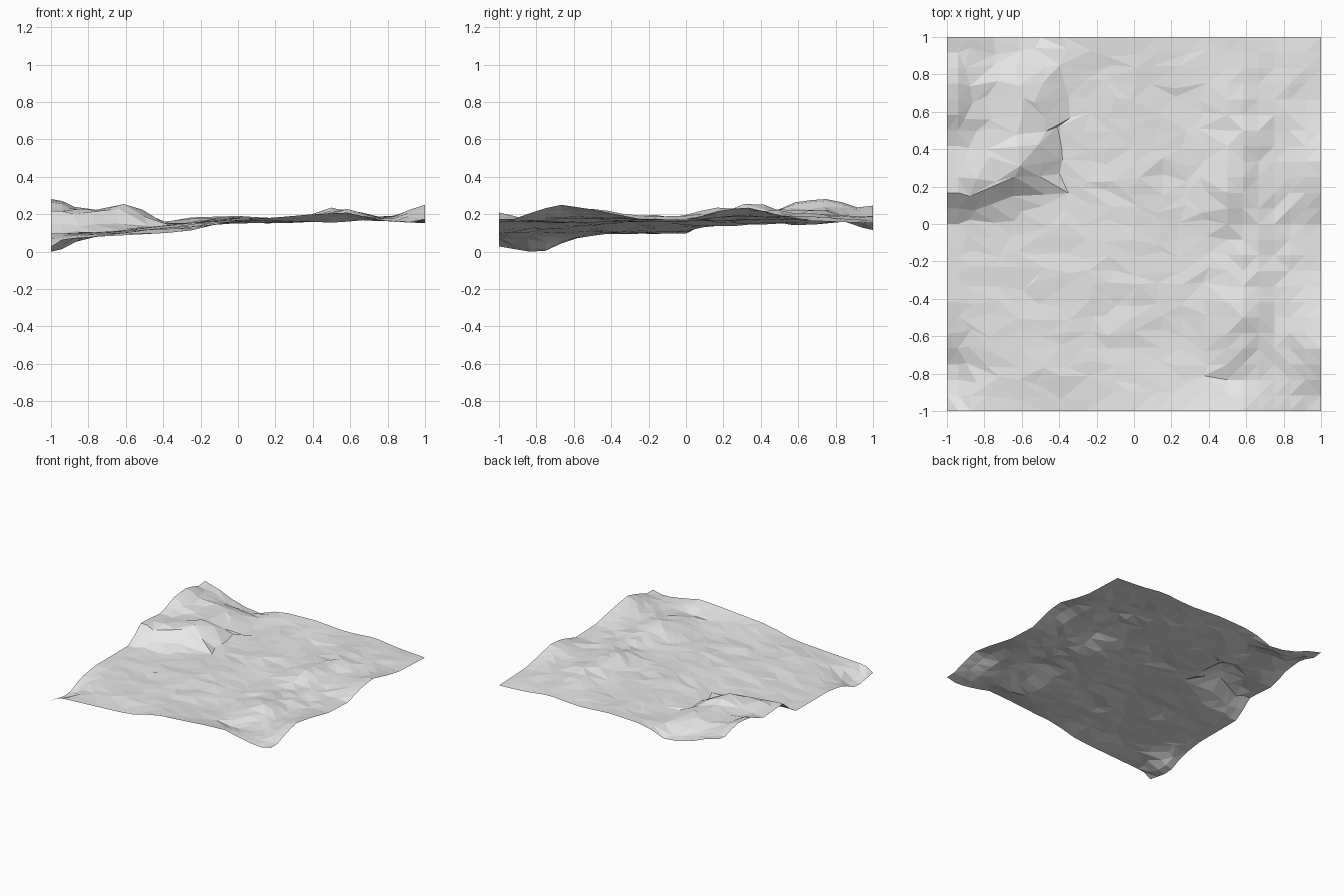
import bpy, bmesh, math, random
from mathutils import Vector, noise

if "Cube" in bpy.data.objects:
    bpy.data.objects.remove(bpy.data.objects["Cube"])

random.seed(4)

# Height profiles along the four borders: (position, height)
FRONT = [(-1, .042), (-.93, .085), (-.78, .093), (-.55, .105), (-.28, .12), (-.05, .18), (.18, .195),
         (.41, .215), (.59, .223), (.7, .195), (.89, .165), (1, .186)]
BACK = [(-1, .26), (-.85, .22), (-.69, .15), (-.5, .13), (-.32, .195), (0, .205),
        (.3, .186), (.54, .207), (.77, .178), (1, .166)]
LEFT = [(-1, .042), (-.78, .005), (-.62, .08), (-.43, .11), (.02, .11), (.17, .235),
        (.44, .215), (.6, .285), (.82, .3), (.87, .22), (.93, .26), (1, .26)]
RIGHT = [(-1, .19), (-.9, .19), (-.8, .235), (-.67, .265), (-.5, .24), (-.25, .19), (0, .18),
         (.2, .24), (.33, .25), (.5, .21), (.65, .18), (1, .166)]
# General level of the land from left to right
LEVEL = [(-1, .11), (-.8, .115), (-.4, .147), (-.2, .165), (0, .184), (.25, .178),
         (.42, .188), (.56, .205), (.75, .188), (1, .195)]
# Inner hills and hollows: x, y, height, x radius, y radius
HILLS = [(.58, -.48, .045, .14, .2), (.5, .2, .05, .1, .13), (.57, .45, .015, .13, .2),
         (.55, -.87, -.045, .15, .08), (-.85, .24, .035, .1, .1), (-.62, .36, .045, .11, .1)]


def profile(points, t):
    for (a, u), (b, v) in zip(points, points[1:]):
        if t <= b:
            return u + (v - u) * (t - a) / (b - a)
    return points[-1][1]


def step(a, b, t):
    t = min(max((t - a) / (b - a), 0), 1)
    return t * t * (3 - 2 * t)


def height(x, y):
    # level, slanted bluff at the back left, hills and roughness
    z = profile(LEVEL, x) + .015 * y
    bluff = y - .35 * (x + .9)
    z += .1 * step(-.02, .2, bluff) * step(-.35, -.58, x) * step(1.15, .75, y)
    for cx, cy, h, rx, ry in HILLS:
        z += h * math.exp(-((x - cx) / rx) ** 2 - ((y - cy) / ry) ** 2)
    z += .01 * noise.noise(Vector((x * 5, y * 5, 2.3)))
    z += random.uniform(-.01, .01) if x > .45 else random.uniform(-.005, .005)
    # blend into the border profiles
    total, weight = z, 1.0
    for d, pts, t in ((1 + y, FRONT, x), (1 - y, BACK, x), (1 + x, LEFT, y), (1 - x, RIGHT, y)):
        w = (.11 / max(d, .0005)) ** 3
        total += w * profile(pts, t)
        weight += w
    return total / weight


# Terrain sheet: loose triangles on the left, regular cells on the right
columns = [-1, -.94] + [-.875 + .125 * i for i in range(11)] + [.5 + i / 12 for i in range(7)]
rows = [-1 + i / 12 for i in range(25)]
bm = bmesh.new()
grid = []
for i, cx in enumerate(columns):
    line = []
    for j, cy in enumerate(rows):
        x, y = cx, cy
        if 1 < i and cx < .45 and 0 < j < 24:
            x += random.uniform(-.035, .035)
            y += random.uniform(-.025, .025)
        line.append(bm.verts.new((x, y, height(x, y))))
    grid.append(line)
for i in range(len(columns) - 1):
    for j in range(24):
        a, b, c, d = grid[i][j], grid[i + 1][j], grid[i + 1][j + 1], grid[i][j + 1]
        if random.random() < .5:
            bm.faces.new((a, b, c))
            bm.faces.new((a, c, d))
        else:
            bm.faces.new((a, b, d))
            bm.faces.new((b, c, d))

# Rest the lowest point on the ground
low = min(v.co.z for v in bm.verts)
for v in bm.verts:
    v.co.z -= low

mesh = bpy.data.meshes.new("terrain")
bm.to_mesh(mesh)
bm.free()
grey = bpy.data.materials.new("light grey")
grey.diffuse_color = (.8, .8, .8, 1)
grey.use_nodes = True
grey.node_tree.nodes["Principled BSDF"].inputs["Base Color"].default_value = grey.diffuse_color
mesh.materials.append(grey)
bpy.context.collection.objects.link(bpy.data.objects.new("terrain", mesh))
